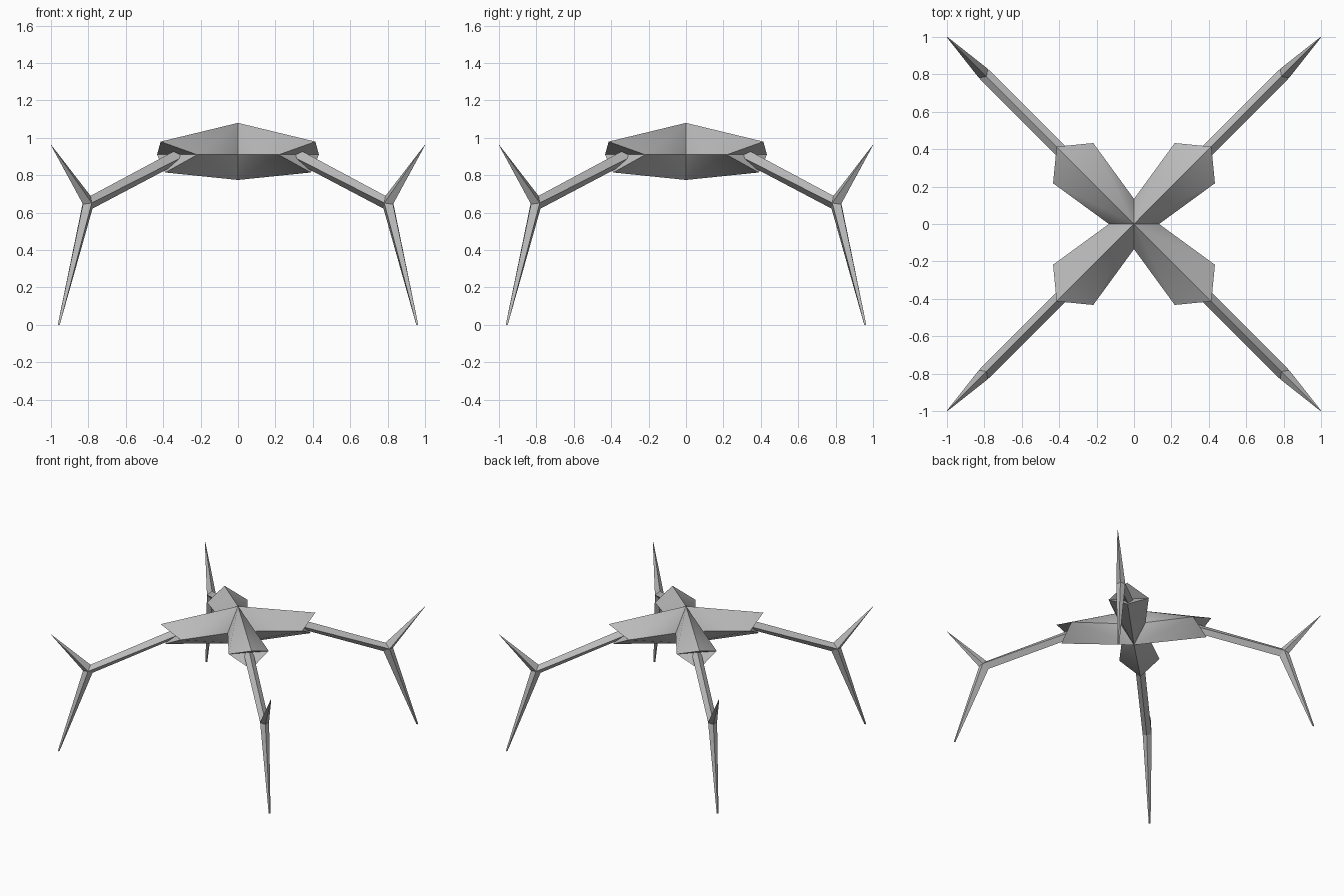
import bpy, bmesh, math
from mathutils import Vector, Matrix

cube = bpy.data.objects.get("Cube")
if cube:
    bpy.data.objects.remove(cube, do_unlink=True)

# Single plain grey
grey = bpy.data.materials.new("plain grey")
grey.use_nodes = True
colour = (0.5, 0.5, 0.5, 1)
grey.diffuse_color = colour
grey.node_tree.nodes["Principled BSDF"].inputs["Base Color"].default_value = colour

CORNERS = ("back_left", "back_right", "front_right", "front_left")


def quarter(i):
    """Turn the +x radial direction onto diagonal number i."""
    return Matrix.Rotation(math.radians(45 + 90 * i), 3, "Z")


def finish(bm, name):
    bmesh.ops.remove_doubles(bm, verts=bm.verts, dist=0.0005)
    bmesh.ops.recalc_face_normals(bm, faces=bm.faces)
    mesh = bpy.data.meshes.new(name)
    bm.to_mesh(mesh)
    bm.free()
    mesh.materials.append(grey)
    obj = bpy.data.objects.new(name, mesh)
    bpy.context.collection.objects.link(obj)
    return obj


def strut(name, turn, start, end):
    """Four-sided tapering bar between two rings."""
    bm = bmesh.new()
    a = [bm.verts.new(turn @ Vector(p)) for p in start]
    b = [bm.verts.new(turn @ Vector(p)) for p in end]
    for i in range(4):
        j = (i + 1) % 4
        bm.faces.new((a[i], a[j], b[j], b[i]))
    bm.faces.new(a)
    bm.faces.new(b)
    return finish(bm, name)


def diamond(r, z, half):
    """Small upright diamond ring."""
    return [(r, 0, z + half), (r, half, z), (r, 0, z - half), (r, -half, z)]


# Body: four faceted lobes with notched ends, meeting at the centre
apex, base = Vector((0, 0, 1.08)), Vector((0, 0, 0.775))
ridge, keel = Vector((0.585, 0, 0.98)), Vector((0.55, 0, 0.815))
bm = bmesh.new()
for i in range(4):
    turn = quarter(i)
    wings = []
    for side in (1, -1):
        wing = Vector((0.46, 0.152 * side, 0.91))
        valley = Vector((0.095, 0.095 * side, 0.91))
        wings.append(wing)
        for tri in ((apex, ridge, wing), (apex, wing, valley),
                    (valley, wing, base), (wing, keel, base)):
            bm.faces.new([bm.verts.new(turn @ p) for p in tri])
    for tip in (ridge, keel):
        bm.faces.new([bm.verts.new(turn @ p) for p in (tip, *wings)])
body = finish(bm, "body")
bpy.context.view_layer.objects.active = body
body.select_set(True)
bpy.ops.object.shade_smooth_by_angle(angle=math.radians(50))
body.select_set(False)

# Limbs: arm, raised spike and lower leg sharing the elbow points
elbow_top, elbow_low, elbow_out = (1.115, 0, 0.69), (1.1, 0, 0.622), (1.172, 0, 0.645)
side_a, side_b = (1.14, 0.034, 0.652), (1.14, -0.034, 0.652)
arm_root = [(0.46, 0, 0.938), (0.45, 0.036, 0.9), (0.44, 0, 0.868), (0.45, -0.036, 0.9)]
for i, corner in enumerate(CORNERS):
    turn = quarter(i)
    strut(corner + "_arm", turn, arm_root, (elbow_top, side_a, elbow_low, side_b))
    strut(corner + "_spike", turn, (elbow_top, side_a, elbow_out, side_b),
          diamond(1.412, 0.96, 0.002))
    foot = [(1.348, 0, 0.004), (1.355, 0.007, 0), (1.362, 0, 0.004), (1.355, -0.007, 0)]
    strut(corner + "_leg", turn, (elbow_low, side_a, elbow_out, side_b), foot)
